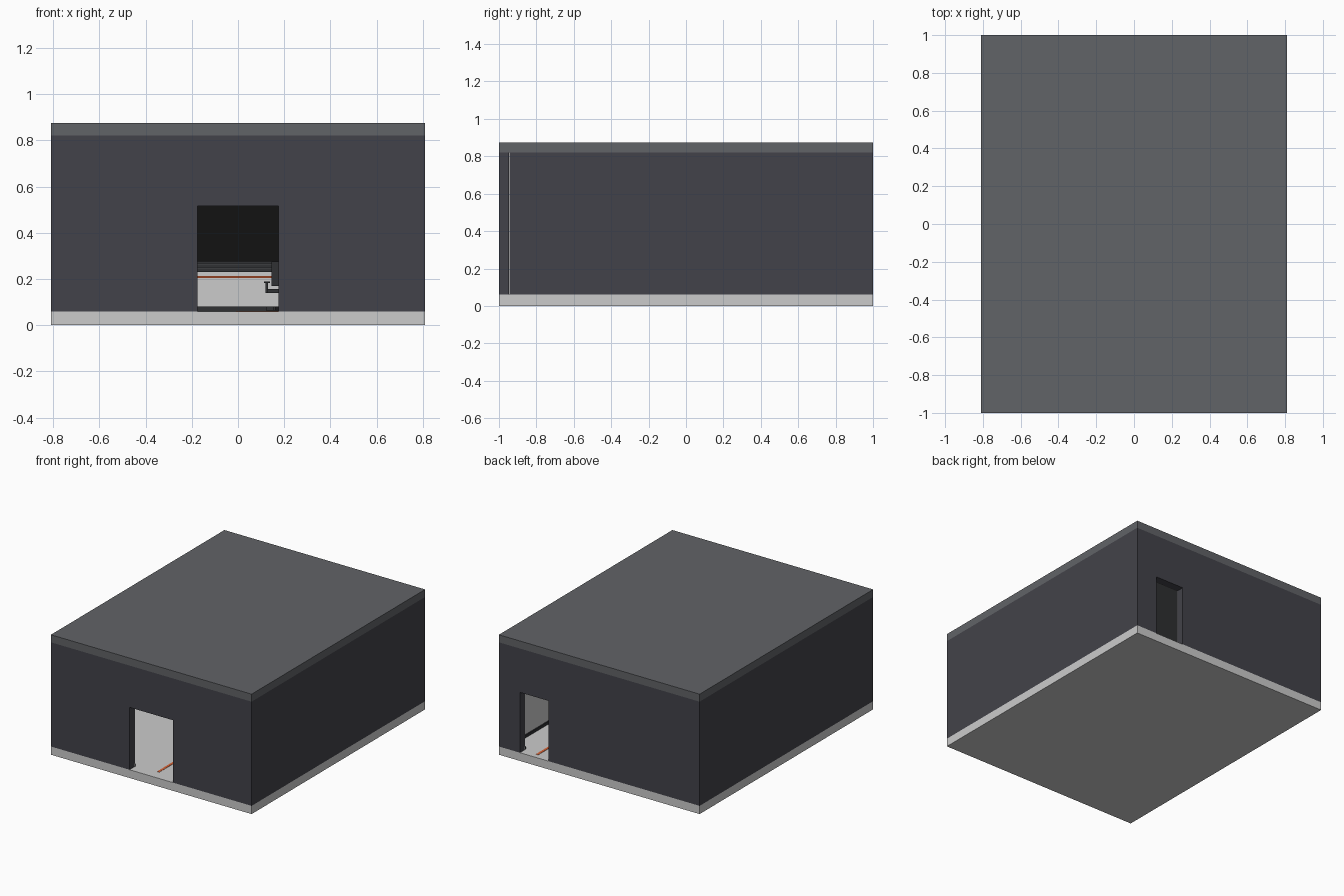
import bpy, bmesh, math
from mathutils import Matrix

if "Cube" in bpy.data.objects:
    bpy.data.objects.remove(bpy.data.objects["Cube"])


def mat(name, r, g, b):
    m = bpy.data.materials.new(name)
    m.diffuse_color = (r, g, b, 1)
    m.use_nodes = True
    m.node_tree.nodes["Principled BSDF"].inputs["Base Color"].default_value = m.diffuse_color
    return m


WALL = mat("charcoal", 0.055, 0.055, 0.068)
ROOF = mat("slate", 0.12, 0.125, 0.135)
LIGHT = mat("pale_grey", 0.75, 0.74, 0.74)
DARK = mat("dark_trim", 0.03, 0.031, 0.034)
BLACK = mat("screen_black", 0.006, 0.006, 0.006)
RED = mat("orange_line", 0.7, 0.13, 0.04)


def add_box(bm, x0, x1, y0, y1, z0, z1):
    m = Matrix.Translation(((x0 + x1) / 2, (y0 + y1) / 2, (z0 + z1) / 2))
    bmesh.ops.create_cube(bm, size=1, matrix=m @ Matrix.Diagonal((x1 - x0, y1 - y0, z1 - z0, 1)))


def finish(bm, name, material, loc=(0, 0, 0)):
    me = bpy.data.meshes.new(name)
    bm.to_mesh(me)
    bm.free()
    me.materials.append(material)
    ob = bpy.data.objects.new(name, me)
    ob.location = loc
    bpy.context.collection.objects.link(ob)
    return ob


def boxes(name, material, *dims, loc=(0, 0, 0)):
    bm = bmesh.new()
    for d in dims:
        add_box(bm, *d)
    return finish(bm, name, material, loc)


def door_wall(name, material, w, y0, y1, dx0, dx1, dtop, z0=0.06, z1=0.82):
    """Wall across x with one door opening."""
    parts = [(-w, dx0, y0, y1, z0, z1), (dx1, w, y0, y1, z0, z1)]
    if dtop < z1:
        parts.append((dx0, dx1, y0, y1, dtop, z1))
    return boxes(name, material, *parts)


W, T, F = 0.81, 0.055, 0.06          # half width, wall thickness, floor level
FRONT, BACK = (-0.175, 0.175, 0.515), (0.41, 0.64, 0.50)

# Shell: slab, four walls, roof
boxes("floor_slab", LIGHT, (-W, W, -1, 1, 0, F))
boxes("roof_slab", ROOF, (-W, W, -1, 1, 0.82, 0.875))
door_wall("front_wall", WALL, W, -1, -1 + T, *FRONT)
door_wall("back_wall", WALL, W, 1 - T, 1, *BACK)
for s, n in ((-1, "left"), (1, "right")):
    a, b = sorted((s * W, s * (W - T)))
    boxes(n + "_wall", WALL, (a, b, -1 + T, 1 - T, F, 0.82))
    # Pale lining and skirting of the side walls
    a, b = sorted((s * (W - T), s * 0.75))
    boxes(n + "_lining", LIGHT, (a, b, -1 + T, 1 - T, F, 0.82))
    a, b = sorted((s * 0.75, s * 0.742))
    boxes(n + "_skirting", DARK, (a, b, -0.94, 0.94, F, 0.08))

# Pale lining and skirting of the end walls
door_wall("front_lining", LIGHT, 0.75, -0.945, -0.94, *FRONT)
door_wall("back_lining", LIGHT, 0.75, 0.94, 0.945, *BACK)
door_wall("front_skirting", DARK, 0.75, -0.94, -0.932, *FRONT, z1=0.08)
door_wall("back_skirting", DARK, 0.75, 0.932, 0.94, *BACK, z1=0.08)

# Guide line on the floor from door to door
boxes("floor_line", RED, (-0.009, 0.009, -0.92, 0.65, F, 0.062),
      (0.009, 0.539, 0.632, 0.65, F, 0.062), (0.521, 0.539, 0.65, 0.96, F, 0.062))

# Display wall with stepped lower frame and accent stripe
boxes("display_frame", DARK, (-0.37, 0.37, 0.91, 0.94, 0.23, 0.70))
boxes("display_rails", ROOF, (-0.37, 0.37, 0.902, 0.91, 0.243, 0.25),
      (-0.37, 0.37, 0.902, 0.91, 0.26, 0.267))
boxes("display_screen", BLACK, (-0.36, 0.36, 0.90, 0.91, 0.275, 0.69))
boxes("accent_stripe", RED, (-0.37, 0.37, 0.932, 0.94, 0.205, 0.214))


def chair(name, x, y):
    """Office chair facing +y."""
    bm = bmesh.new()
    for i in range(5):                                   # star base
        rot = Matrix.Rotation(math.radians(90 + 72 * i), 4, 'Z')
        bmesh.ops.create_cube(bm, size=1, matrix=rot @ Matrix.Translation((0.045, 0, 0.012))
                              @ Matrix.Diagonal((0.09, 0.015, 0.016, 1)))
    bmesh.ops.create_cone(bm, cap_ends=True, segments=12, radius1=0.01, radius2=0.01,
                          depth=0.08, matrix=Matrix.Translation((0, 0, 0.05)))
    add_box(bm, -0.085, 0.085, -0.07, 0.08, 0.08, 0.096)     # seat
    add_box(bm, -0.065, 0.065, -0.085, -0.07, 0.11, 0.215)   # backrest
    add_box(bm, -0.015, 0.015, -0.08, -0.07, 0.085, 0.12)    # back support
    for s in (-1, 1):                                        # arms
        add_box(bm, s * 0.085 - 0.005, s * 0.085 + 0.005, -0.01, 0.01, 0.08, 0.125)
        add_box(bm, s * 0.085 - 0.013, s * 0.085 + 0.013, -0.05, 0.05, 0.122, 0.13)
    finish(bm, name, DARK, (x, y, F))


def desk(name, x0, x1, y):
    """Desk with panel legs and one monitor per seat."""
    boxes(name, ROOF, (x0, x1, y, y + 0.16, 0.20, 0.215), (x0, x0 + 0.015, y, y + 0.16, F, 0.20),
          (x1 - 0.015, x1, y, y + 0.16, F, 0.20), (x0 + 0.015, x1 - 0.015, y + 0.14, y + 0.15, 0.1, 0.2))
    for i in (0.25, 0.75):
        x = x0 + (x1 - x0) * i
        boxes(name + "_monitor", BLACK, (x - 0.07, x + 0.07, y + 0.1, y + 0.11, 0.235, 0.32),
              (x - 0.01, x + 0.01, y + 0.11, y + 0.12, 0.215, 0.28),
              (x - 0.03, x + 0.03, y + 0.09, y + 0.13, 0.215, 0.22))


# Workstation rows on both sides of the aisle
for row, y in enumerate((-0.05, 0.38)):
    desk(f"right_desk_{row}", 0.18, 0.62, y)
    desk(f"left_desk_{row}", -0.68, -0.20, y)
    for i, x in enumerate((0.21, 0.48, -0.56, -0.32)):
        chair(f"chair_{row}_{i}", x, y - 0.08)
